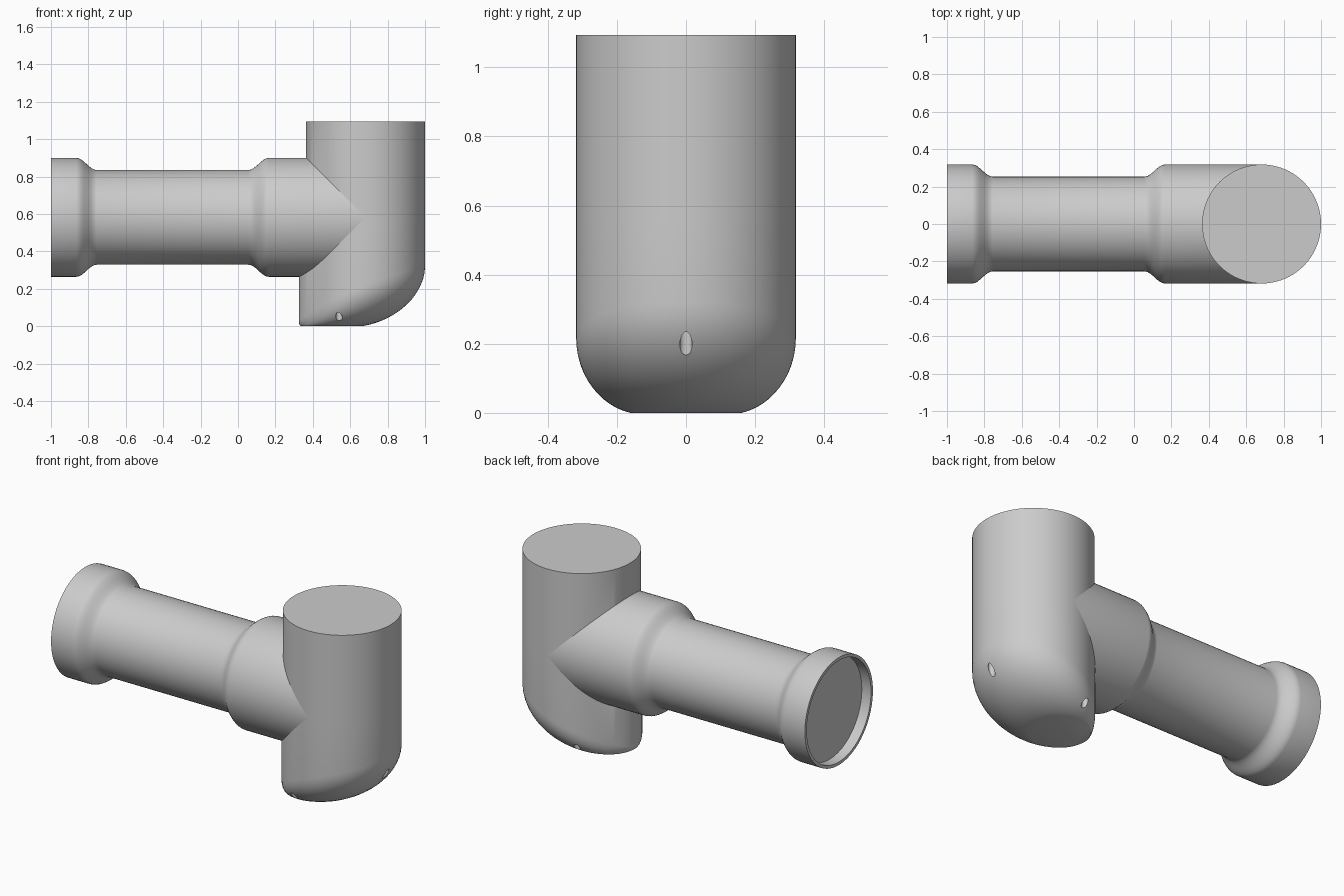
import bpy
import bmesh
from math import sin, cos, pi
from mathutils import Matrix

cube = bpy.data.objects.get("Cube")
if cube:
    bpy.data.objects.remove(cube, do_unlink=True)

SEG = 72
R = 0.318          # outer radius of socket and upright
CX = 0.682         # upright axis
AXIS_Z = 0.582     # height of the horizontal pipe axis
TOP = 1.094

grey = bpy.data.materials.new("plain_grey")
grey.use_nodes = True
colour = (0.6, 0.6, 0.6, 1)
grey.diffuse_color = colour
grey.node_tree.nodes["Principled BSDF"].inputs["Base Color"].default_value = colour


def loft(name, rings):
    """Skin a list of closed rings and cap both ends."""
    bm = bmesh.new()
    loops = [[bm.verts.new(p) for p in ring] for ring in rings]
    for a, b in zip(loops, loops[1:]):
        for i in range(SEG):
            j = (i + 1) % SEG
            bm.faces.new((a[i], a[j], b[j], b[i]))
    bm.faces.new(loops[0][::-1])
    bm.faces.new(loops[-1])
    bmesh.ops.recalc_face_normals(bm, faces=bm.faces)
    mesh = bpy.data.meshes.new(name)
    bm.to_mesh(mesh)
    bm.free()
    mesh.materials.append(grey)
    obj = bpy.data.objects.new(name, mesh)
    bpy.context.collection.objects.link(obj)
    return obj


def activate(obj):
    bpy.ops.object.select_all(action="DESELECT")
    obj.select_set(True)
    bpy.context.view_layer.objects.active = obj


ANGLES = [2 * pi * i / SEG for i in range(SEG)]


# Horizontal pipe with a recessed open end and two swollen sockets
def step(x0, x1, r0, r1, n=8):
    """S-shaped change of radius."""
    return [(x0 + (x1 - x0) * i / n,
             r0 + (r1 - r0) * (1 - cos(pi * i / n)) / 2) for i in range(n + 1)]


PIPE_R = 0.253
profile = [(-0.94, 0.3), (-1, 0.3), (-1, R)]
profile += step(-0.865, -0.755, R, PIPE_R)
profile += step(0.055, 0.165, PIPE_R, R)
profile += [(CX, R)]
pipe = loft("horizontal_pipe", [
    [(x, r * cos(a), AXIS_Z + r * sin(a)) for a in ANGLES] for x, r in profile])


# Upright with a lopsided rounded foot and a small heel under the socket
def bulge(a):
    return 0.038 * max(0, -cos(a)) ** 8


def wall(z, heel):
    return [(CX + (R + heel * bulge(a)) * cos(a), R * sin(a), z) for a in ANGLES]


def foot_ring(t):
    s = sin(t * pi / 2)
    rise = 0.85 * (1 - cos(t * pi / 2)) + 0.15 * s
    centre = 0.5 + (CX - 0.5) * s
    radius = 0.16 + (R - 0.16) * s
    return [(centre + (radius + s * bulge(a)) * cos(a), radius * sin(a),
             rise * (0.02 + 0.3 * ((1 + cos(a)) / 2) ** 0.6)) for a in ANGLES]


rings = [foot_ring(i / 12) for i in range(13)]
rings += [wall(0.56, 1), wall(AXIS_Z, 0), wall(TOP, 0)]
upright = loft("upright_body", rings)

# Three small holes drilled up into the foot
bm = bmesh.new()
for k in range(3):
    a = 2 * pi * k / 3
    place = Matrix.Translation((CX + 0.283 * cos(a), 0.283 * sin(a), 0.1))
    bmesh.ops.create_cone(bm, cap_ends=True, segments=20, radius1=0.018,
                          radius2=0.018, depth=0.4, matrix=place)
mesh = bpy.data.meshes.new("hole_cutter")
bm.to_mesh(mesh)
bm.free()
mesh.materials.append(grey)
cutter = bpy.data.objects.new("hole_cutter", mesh)
cutter.hide_render = True
bpy.context.collection.objects.link(cutter)

drill = upright.modifiers.new("drill", "BOOLEAN")
drill.operation = "DIFFERENCE"
drill.solver = "EXACT"
drill.object = cutter
activate(upright)
bpy.ops.object.modifier_apply(modifier=drill.name)
bpy.data.objects.remove(cutter, do_unlink=True)

for obj in (pipe, upright):
    activate(obj)
    bpy.ops.object.shade_smooth_by_angle(angle=0.6)
